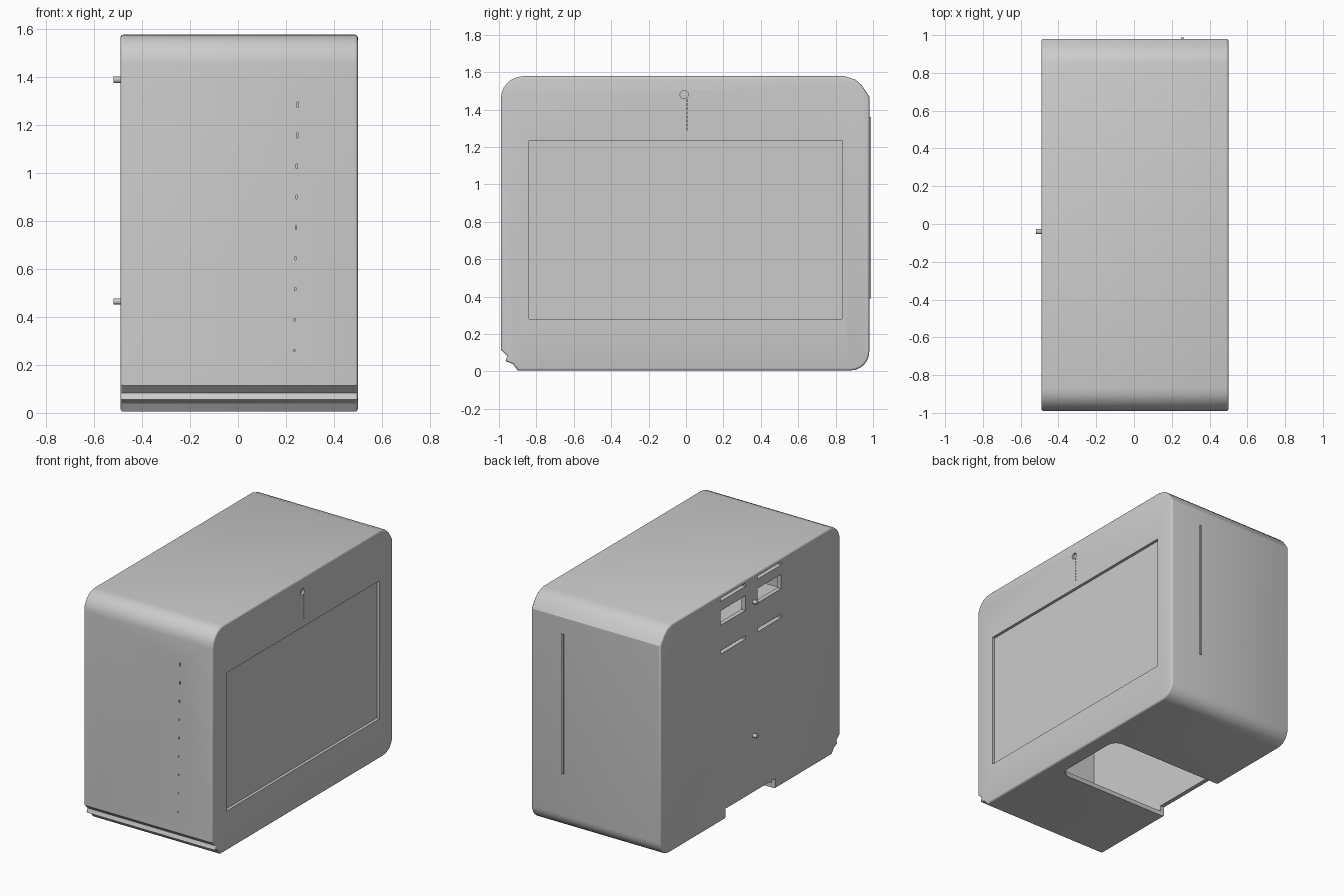
import bpy, bmesh
from math import radians, pi, sin, cos
from mathutils import Matrix

default = bpy.data.objects.get("Cube")
if default:
    bpy.data.objects.remove(default, do_unlink=True)

grey = bpy.data.materials.new("light grey plastic")
grey.use_nodes = True
grey.diffuse_color = (0.6, 0.6, 0.6, 1)
grey.node_tree.nodes["Principled BSDF"].inputs["Base Color"].default_value = (0.6, 0.6, 0.6, 1)

LEFT, RIGHT = 0.50, -0.49


def finish(name, bm):
    bmesh.ops.recalc_face_normals(bm, faces=bm.faces)
    mesh = bpy.data.meshes.new(name)
    bm.to_mesh(mesh)
    bm.free()
    obj = bpy.data.objects.new(name, mesh)
    bpy.context.collection.objects.link(obj)
    mesh.materials.append(grey)
    return obj


def prism(name, outline, x0, x1, rim=0):
    """Extrude a y-z outline along x, with an optional rounded rim at both ends."""
    bm = bmesh.new()
    base = bm.faces.new([bm.verts.new((x0, y, z)) for y, z in outline])
    ext = bmesh.ops.extrude_face_region(bm, geom=[base], use_keep_orig=True)["geom"]
    moved = [v for v in ext if isinstance(v, bmesh.types.BMVert)]
    bmesh.ops.translate(bm, verts=moved, vec=(x1 - x0, 0, 0))
    bmesh.ops.recalc_face_normals(bm, faces=bm.faces)
    if rim:
        edges = [e for e in bm.edges if abs(e.verts[0].co.x - e.verts[1].co.x) < 1e-5]
        bmesh.ops.bevel(bm, geom=edges, offset=rim, segments=3, profile=0.5, affect="EDGES")
    return finish(name, bm)


def box(name, x, y, z, round_end=0):
    bm = bmesh.new()
    bmesh.ops.create_cube(bm, size=1)
    for v in bm.verts:
        v.co = [lo + (hi - lo) * (c + 0.5) for c, (lo, hi) in zip(v.co, (x, y, z))]
    if round_end:
        edges = [e for e in bm.edges if all(abs(v.co.x - x[1]) < 1e-5 for v in e.verts)
                 and abs(e.verts[0].co.z - e.verts[1].co.z) > 0.01]
        bmesh.ops.bevel(bm, geom=edges, offset=round_end, segments=5, profile=0.5, affect="EDGES")
    return finish(name, bm)


def peg(name, x, y, z, radius, length):
    bm = bmesh.new()
    bmesh.ops.create_cone(bm, cap_ends=True, segments=12, radius1=radius, radius2=radius, depth=length,
                          matrix=Matrix.Translation((x, y, z)) @ Matrix.Rotation(pi / 2, 4, "Y"))
    return finish(name, bm)


def cut(target, cutter):
    mod = target.modifiers.new("cut", "BOOLEAN")
    mod.operation, mod.solver, mod.object = "DIFFERENCE", "EXACT", cutter
    bpy.context.view_layer.objects.active = target
    bpy.ops.object.modifier_apply(modifier=mod.name)
    bpy.data.objects.remove(cutter, do_unlink=True)


def arc(cy, cz, r, start, steps=6):
    return [(cy + r * cos(radians(start + 90 * i / steps)),
             cz + r * sin(radians(start + 90 * i / steps))) for i in range(steps + 1)]


# Outer case: rounded corners, a stepped groove along the lower front
groove = [(-0.99, 0.115), (-0.955, 0.082), (-0.965, 0.055), (-0.925, 0.04), (-0.9, 0.005)]
top_back = [(0.98, 1.47), (0.94, 1.53), (0.905, 1.56), (0.85, 1.578)]
outline = groove + arc(0.88, 0.105, 0.1, -90) + top_back + arc(-0.87, 1.458, 0.12, 90)
case = prism("case", outline, RIGHT, LEFT, 0.012)

# Hollow inside
inner = [(y * 0.965, 0.79 + (z - 0.79) * 0.96) for y, z in outline]
cut(case, prism("cavity", inner, RIGHT + 0.03, LEFT - 0.06))

# Recessed screen
cut(case, box("screen_recess", (LEFT - 0.02, 1), (-0.84, 0.835), (0.28, 1.235)))

# Opening through the base and the lower right wall
cut(case, box("base_opening", (-1, 0.39), (-0.28, 0.27), (-0.1, 0.075), 0.07))

# Ports in the right wall: a window with a slot above and below, twice
for y in ((0.05, 0.32), (-0.34, -0.08)):
    for z in ((1.365, 1.465), (1.53, 1.552), (1.165, 1.19)):
        cut(case, box("port", (-1, RIGHT + 0.06), y, z))

# Sensor hole with a fine slit below it
cut(case, peg("sensor_hole", LEFT, -0.01, 1.48, 0.022, 0.03))
for i in range(8):
    z = 1.29 + i * 0.022
    cut(case, box("slit", (LEFT - 0.01, 1), (0.002, 0.008), (z, z + 0.01)))

# Row of shrinking slits down the front
for i in range(9):
    z, half = 1.285 - i * 0.128, 0.012 - i * 0.001
    x = 0.25 - i * 0.002
    cut(case, box("front_slit", (x - 0.003, x + 0.003), (-1.1, -0.98), (z - half, z + half)))

# Small parts
box("back_ridge", (0.25, 0.265), (0.97, 0.988), (0.39, 1.36))
box("port_shelf", (RIGHT + 0.02, -0.3), (-0.36, 0.34), (1.33, 1.36))
for z in (1.39, 0.465):
    peg("side_pin", RIGHT - 0.01, -0.04, z, 0.013, 0.04)

# Smooth shading with sharp edges kept
bpy.ops.object.select_all(action="DESELECT")
case.select_set(True)
bpy.context.view_layer.objects.active = case
bpy.ops.object.shade_smooth_by_angle(angle=radians(32))
